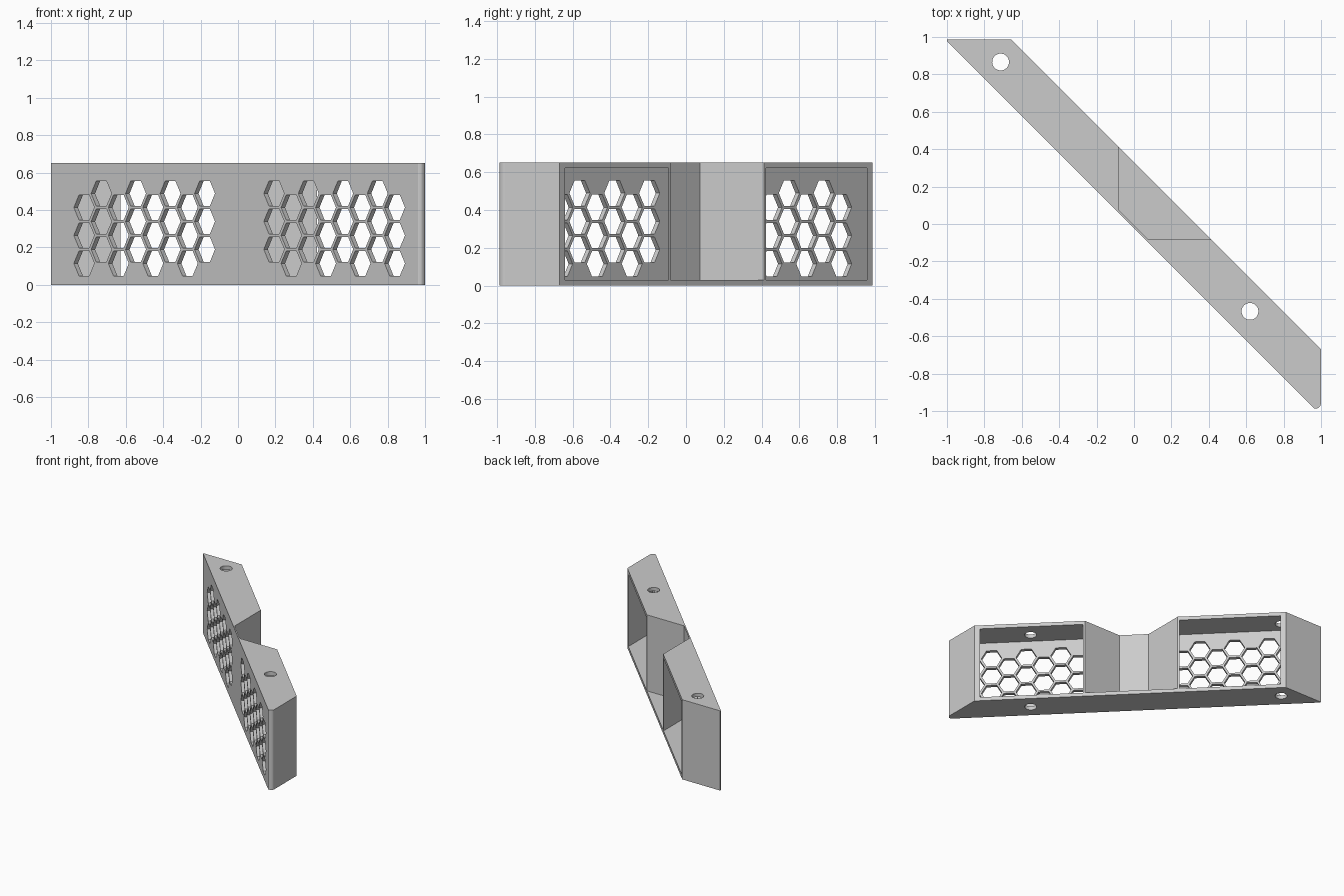
import bpy, bmesh, math
from mathutils import Vector

if "Cube" in bpy.data.objects:
    bpy.data.objects.remove(bpy.data.objects["Cube"], do_unlink=True)

HEIGHT = 0.652
WALL = 0.03            # outer shell thickness
FRONT = -0.022         # front face lies on x + y = FRONT
Z = Vector((0, 0, 1))
ALONG = Vector((1, -1, 0)).normalized()
DEPTH = Vector((1, 1, 0)).normalized()

grey = bpy.data.materials.new("grey plastic")
grey.use_nodes = True
grey.diffuse_color = (0.6, 0.6, 0.6, 1)
grey.node_tree.nodes["Principled BSDF"].inputs["Base Color"].default_value = (0.6, 0.6, 0.6, 1)


def add_prism(bm, points, offset):
    """Closed prism from a polygon swept along an offset."""
    low = [bm.verts.new(p) for p in points]
    high = [bm.verts.new(Vector(p) + offset) for p in points]
    bm.faces.new(low)
    bm.faces.new(high)
    for i in range(len(low)):
        j = (i + 1) % len(low)
        bm.faces.new((low[i], low[j], high[j], high[i]))


def make_object(name, prisms):
    bm = bmesh.new()
    for points, offset in prisms:
        add_prism(bm, points, offset)
    bmesh.ops.recalc_face_normals(bm, faces=bm.faces)
    mesh = bpy.data.meshes.new(name)
    bm.to_mesh(mesh)
    bm.free()
    mesh.materials.append(grey)
    obj = bpy.data.objects.new(name, mesh)
    bpy.context.collection.objects.link(obj)
    return obj


def upright(plan, z0, z1):
    return [(x, y, z0) for x, y in plan], Z * (z1 - z0)


def ring(centre, axis_a, axis_b, radius, count):
    steps = [math.tau * i / count for i in range(count)]
    return [centre + radius * (axis_a * math.cos(t) + axis_b * math.sin(t)) for t in steps]


def cut(body, name, prisms):
    cutter = make_object(name, prisms)
    cutter.hide_render = True
    mod = body.modifiers.new(name, "BOOLEAN")
    mod.operation = "DIFFERENCE"
    mod.solver = "EXACT"
    mod.object = cutter
    bpy.context.view_layer.objects.active = body
    bpy.ops.object.modifier_apply(modifier=name)
    bpy.data.objects.remove(cutter, do_unlink=True)


# Diagonal bar with a rounded front corner at one end
end = 0.987
fillet = [(0.97 + 0.03 * math.cos(a), -0.957 + 0.03 * math.sin(a))
          for a in [math.radians(-15 * i) for i in range(8)]]
plan = [(-1, end), (0.33 - end, end), (1, -0.67)] + fillet + [(FRONT + end, -end), (-1, FRONT + 1)]
plan = [p for i, p in enumerate(plan) if i == 0 or (Vector(p) - Vector(plan[i - 1])).length > 0.002]
body = make_object("diagonal_bracket", [upright(plan, 0, HEIGHT)])

# Two compartments, open at the back
inner = FRONT + WALL * math.sqrt(2)
side, far = -0.092, 0.958
left_room = [(side, inner - side), (side, far), (inner - far, far)]
right_room = [(inner - side, side), (0.97, inner - 0.97), (0.97, side)]
cut(body, "compartments", [upright(room, WALL, HEIGHT - WALL) for room in (left_room, right_room)])

# Central notch above the floor plate
notch = [(-0.082, 0.074), (-0.082, 0.7), (0.7, 0.7), (0.7, -0.082), (0.074, -0.082)]
cut(body, "notch", [upright(notch, WALL, 1)])

# Screw holes through the top and bottom plates
X, Y = Vector((1, 0, 0)), Vector((0, 1, 0))
cut(body, "screw_holes", [(ring(Vector((x, y, -0.1)), X, Y, 0.045, 32), Z)
                          for x, y in ((-0.713, 0.866), (0.62, -0.467))])

# Hexagonal vent grilles through the front wall
hexes = []
for start, direction in ((-0.823, 1), (0.838, -1)):
    for col in range(8):
        x = start + direction * col * 0.0922
        for row in range(3):
            z = 0.115 + row * 0.1495 + (col % 2) * 0.0748
            centre = Vector((x, FRONT - x, z)) - DEPTH * 0.03
            hexes.append((ring(centre, ALONG, Z, 0.0772, 6), DEPTH * 0.08))
cut(body, "vent_holes", hexes)
